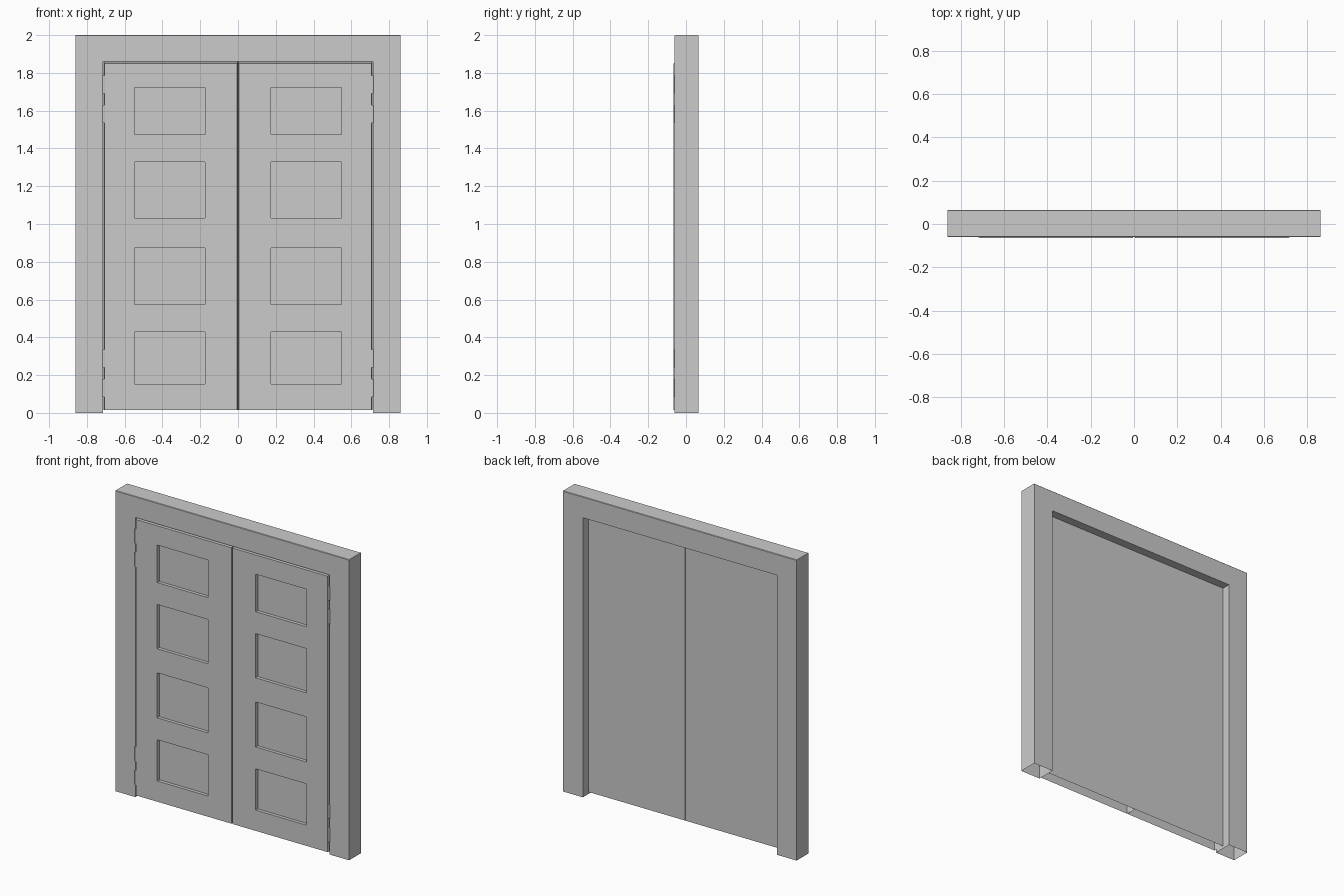
import bpy, bmesh, math

if "Cube" in bpy.data.objects:
    bpy.data.objects.remove(bpy.data.objects["Cube"])

FRONT, BACK = -0.060, 0.065          # frame depth
DOOR_FRONT, DOOR_BACK = -0.065, 0.009


def finish(name, bm):
    bmesh.ops.recalc_face_normals(bm, faces=bm.faces)
    mesh = bpy.data.meshes.new(name)
    bm.to_mesh(mesh)
    bm.free()
    ob = bpy.data.objects.new(name, mesh)
    bpy.context.collection.objects.link(ob)
    return ob


# Door frame: one arch outline, extruded through its depth, open underneath
bm = bmesh.new()
outline = [(-.86, 0), (-.86, 2), (.86, 2), (.86, 0),
           (.714, 0), (.714, 1.86), (-.714, 1.86), (-.714, 0)]
face = bm.faces.new([bm.verts.new((x, FRONT, z)) for x, z in outline])
ext = bmesh.ops.extrude_face_region(bm, geom=[face], use_keep_orig=True)
for v in ext["geom"]:
    if isinstance(v, bmesh.types.BMVert):
        v.co.y = BACK
bmesh.ops.recalc_face_normals(bm, faces=bm.faces)
top = [e for e in bm.edges if all(v.co.z > 1.99 for v in e.verts)
       and abs(e.verts[0].co.x - e.verts[1].co.x) > 1]
bmesh.ops.bevel(bm, geom=top, offset=.003, segments=1, affect='EDGES')
soles = [f for f in bm.faces if all(v.co.z < 1e-4 for v in f.verts)]
bmesh.ops.delete(bm, geom=soles, context='FACES_ONLY')
finish("door_frame", bm)


# Door leaf: gridded front with four recessed panels, side walls and flat back
def door(name, side):
    bm = bmesh.new()
    xs = [.004, .173, .552, .706]
    zs = [.015, .15, .43, .57, .875, 1.03, 1.33, 1.47, 1.725, 1.851]
    grid = [[bm.verts.new((side * x, DOOR_FRONT, z)) for z in zs] for x in xs]
    panels = []
    for i in range(len(xs) - 1):
        for j in range(len(zs) - 1):
            f = bm.faces.new((grid[i][j], grid[i + 1][j],
                              grid[i + 1][j + 1], grid[i][j + 1]))
            if i == 1 and j % 2 == 1:
                panels.append(f)
    rim = [e for e in bm.edges if e.is_boundary]
    walls = bmesh.ops.extrude_edge_only(bm, edges=rim)["geom"]
    for v in walls:
        if isinstance(v, bmesh.types.BMVert):
            v.co.y = DOOR_BACK
            # back edges close up against the frame and the other leaf
            if abs(v.co.x) > .7:
                v.co.x = side * .713
            elif abs(v.co.x) < .01:
                v.co.x = side * .001
            if v.co.z > 1.84:
                v.co.z = 1.859
    bmesh.ops.contextual_create(bm, geom=[e for e in bm.edges if e.is_boundary])
    under = [f for f in bm.faces if all(v.co.z < .016 for v in f.verts)]
    bmesh.ops.delete(bm, geom=under, context='FACES_ONLY')
    bmesh.ops.recalc_face_normals(bm, faces=bm.faces)
    for f in panels:
        bmesh.ops.inset_region(bm, faces=[f], thickness=.004, depth=0)
        ring = bmesh.ops.extrude_face_region(bm, geom=[f])["geom"]
        for v in ring:
            if isinstance(v, bmesh.types.BMVert):
                v.co.y = DOOR_FRONT + .022
        if f.is_valid:
            bmesh.ops.delete(bm, geom=[f], context='FACES_ONLY')
    finish(name, bm)


# Hinge barrels: two short cylinders near the top and bottom of each leaf
def hinge(name, side, z0, z1):
    bpy.ops.mesh.primitive_cylinder_add(
        vertices=12, radius=.007, depth=z1 - z0,
        location=(side * .711, -.0585, (z0 + z1) / 2))
    bpy.context.object.name = name
    bpy.ops.object.shade_smooth_by_angle(angle=math.radians(40))


for label, side in (("left", -1), ("right", 1)):
    door(label + "_door", side)
    for n, (z0, z1) in enumerate([(.085, .18), (.24, .335), (1.535, 1.63), (1.69, 1.785)]):
        hinge(f"{label}_hinge_{n + 1}", side, z0, z1)
